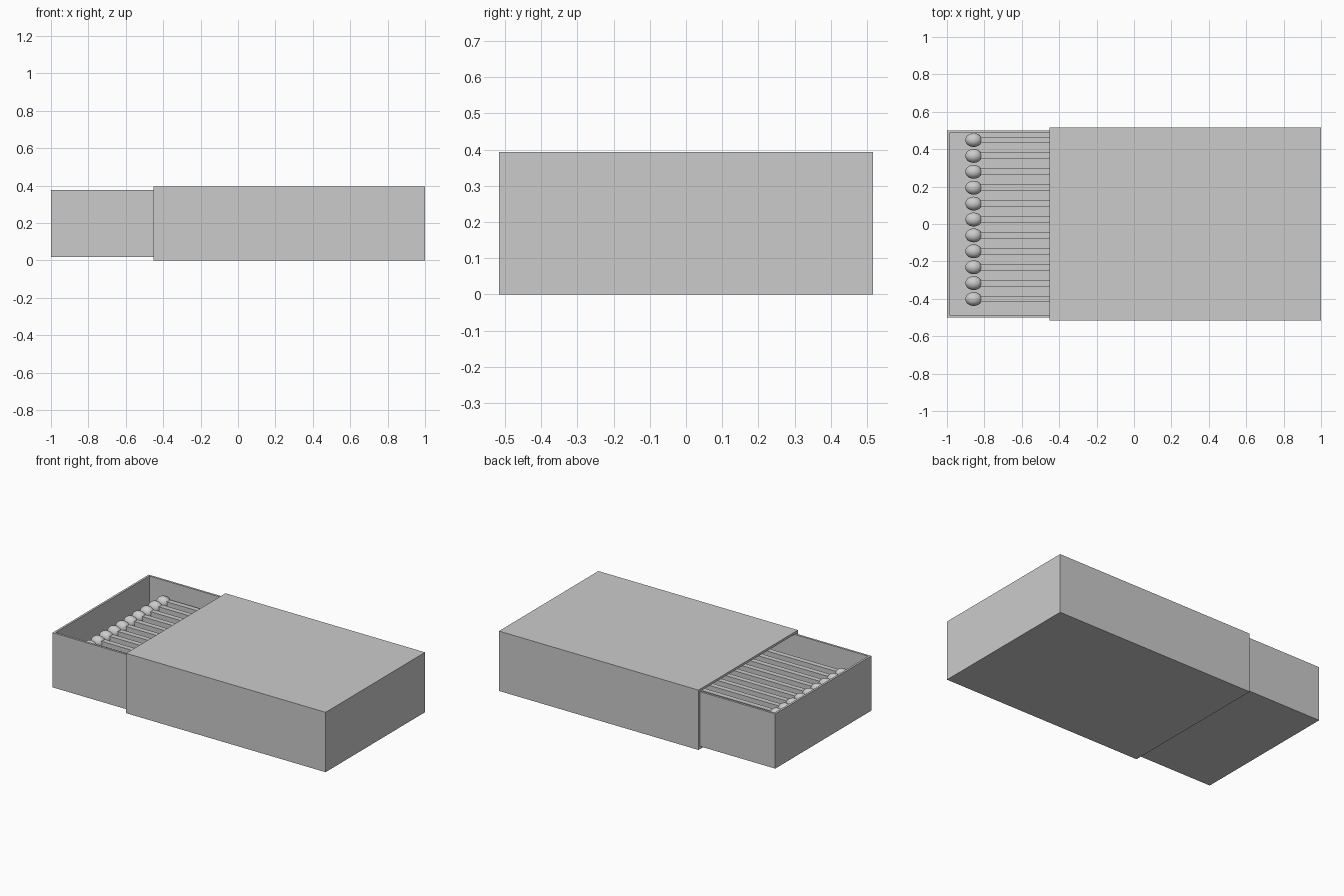
import bpy, bmesh
from mathutils import Matrix, Vector

if "Cube" in bpy.data.objects:
    bpy.data.objects.remove(bpy.data.objects["Cube"])


def box(bm, lo, hi):
    """Add an axis-aligned box and return its vertices."""
    lo, hi = Vector(lo), Vector(hi)
    m = Matrix.Translation((lo + hi) / 2) @ Matrix.Diagonal((*(hi - lo), 1))
    return bmesh.ops.create_cube(bm, size=1, matrix=m)["verts"]


def finish(bm, name):
    bmesh.ops.recalc_face_normals(bm, faces=bm.faces)
    me = bpy.data.meshes.new(name)
    bm.to_mesh(me)
    bm.free()
    ob = bpy.data.objects.new(name, me)
    bpy.context.collection.objects.link(ob)
    return ob


def open_box(name, lo, hi, direction, wall):
    """Box with the face in one direction removed and walls thickened inward."""
    bm = bmesh.new()
    box(bm, lo, hi)
    bm.normal_update()
    gone = [f for f in bm.faces if f.normal.dot(Vector(direction)) > 0.9]
    bmesh.ops.delete(bm, geom=gone, context="FACES_ONLY")
    ob = finish(bm, name)
    # an open shell: make sure the normals point outward
    centre = (Vector(lo) + Vector(hi)) / 2
    p = ob.data.polygons[0]
    if p.normal.dot(p.center - centre) < 0:
        ob.data.flip_normals()
    mod = ob.modifiers.new("wall", "SOLIDIFY")
    mod.thickness = wall
    mod.offset = -1
    mod.use_even_offset = True
    return ob


# Outer sleeve, open toward -x, and the tray sliding out of it
open_box("sleeve", (-0.453, -0.517, 0), (1, 0.517, 0.394), (-1, 0, 0), 0.015)
open_box("tray", (-1, -0.5, 0.017), (0.45, 0.5, 0.377), (0, 0, 1), 0.014)

# Row of matches
HEAD_X, MATCH_Z, HALF = -0.857, 0.255, 0.017
for i in range(11):
    y = -0.401 + i * 0.085
    bm = bmesh.new()
    box(bm, (HEAD_X, y - HALF, MATCH_Z - HALF), (0.38, y + HALF, MATCH_Z + HALF))
    finish(bm, f"match_stick_{i + 1}")

    bm = bmesh.new()
    m = Matrix.Translation((HEAD_X, y, MATCH_Z)) @ Matrix.Diagonal((0.045, 0.037, 0.037, 1))
    bmesh.ops.create_uvsphere(bm, u_segments=24, v_segments=16, radius=1, matrix=m)
    for f in bm.faces:
        f.smooth = True
    finish(bm, f"match_head_{i + 1}")
